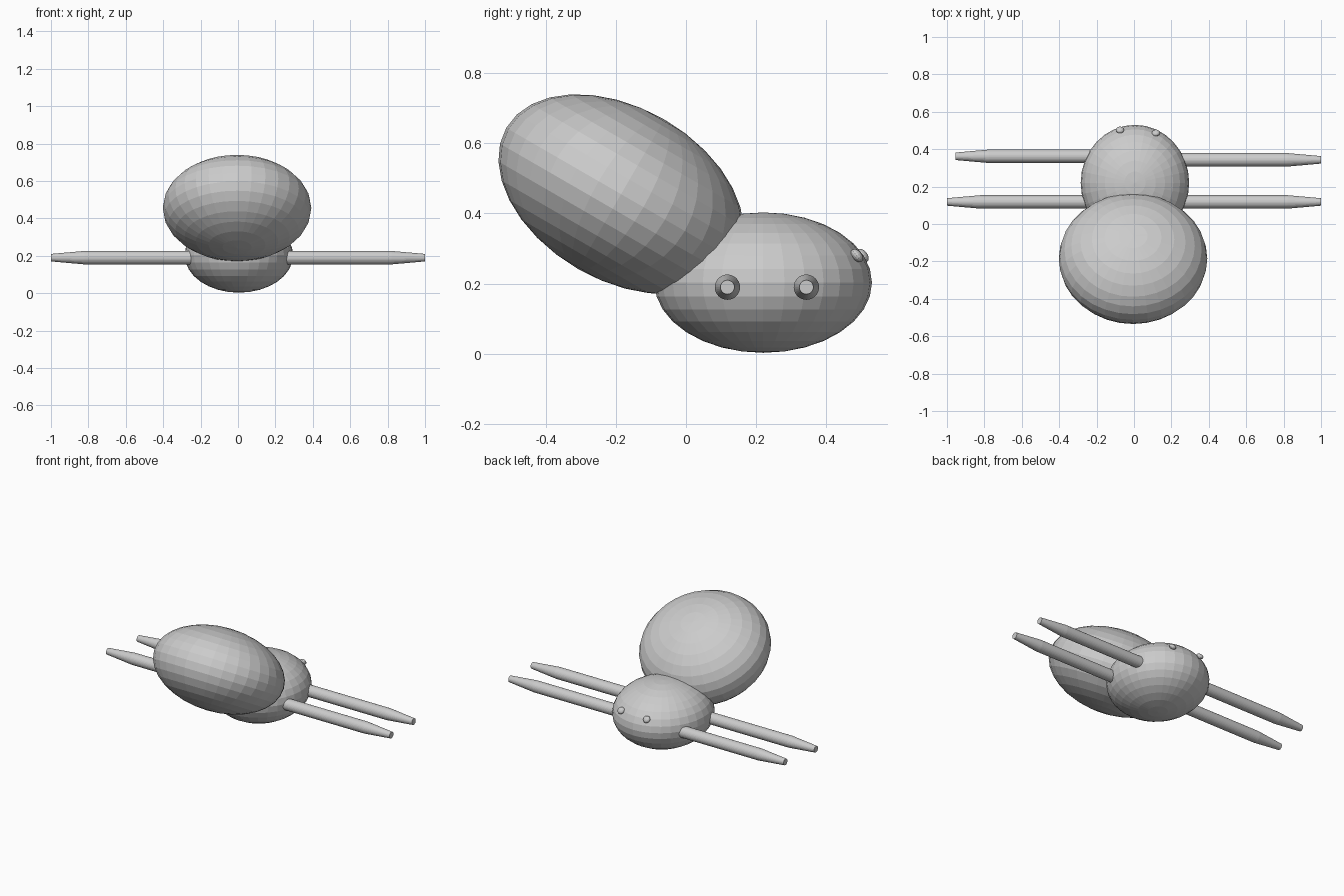
import bpy, bmesh, math
from mathutils import Matrix

if "Cube" in bpy.data.objects:
    bpy.data.objects.remove(bpy.data.objects["Cube"])

grey = bpy.data.materials.new("light grey")
grey.diffuse_color = (0.6, 0.6, 0.6, 1)
grey.use_nodes = True
grey.node_tree.nodes["Principled BSDF"].inputs["Base Color"].default_value = grey.diffuse_color


def ellipsoid(name, centre, radii, tilt=0, segments=32, rings=16):
    """Flat-shaded ball, scaled and tilted about x."""
    bpy.ops.mesh.primitive_uv_sphere_add(segments=segments, ring_count=rings, radius=1,
                                         location=centre, rotation=(math.radians(tilt), 0, 0))
    ob = bpy.context.object
    ob.name = name
    ob.scale = radii
    ob.data.materials.append(grey)


def leg(name, side, y, tip):
    """Straight round leg along x with a tapered, blunt end."""
    profile = [(0.20, 0.036), (tip - 0.18, 0.036), (tip, 0.02)]
    bm = bmesh.new()
    n = 32
    loops = [[bm.verts.new((side * x, y + r * math.cos(2 * math.pi * i / n),
                            0.19 + r * math.sin(2 * math.pi * i / n))) for i in range(n)]
             for x, r in profile]
    for a, b in zip(loops, loops[1:]):
        for i in range(n):
            j = (i + 1) % n
            bm.faces.new((a[i], a[j], b[j], b[i]))
    bm.faces.new(loops[0])
    bm.faces.new(loops[-1])
    bmesh.ops.recalc_face_normals(bm, faces=bm.faces)
    me = bpy.data.meshes.new(name)
    bm.to_mesh(me)
    bm.free()
    me.materials.append(grey)
    bpy.context.collection.objects.link(bpy.data.objects.new(name, me))


# Body
ellipsoid("abdomen", (-0.005, -0.185, 0.455), (0.397, 0.378, 0.246), tilt=-30)
ellipsoid("head", (0.005, 0.22, 0.203), (0.29, 0.31, 0.2))

# Eyes
ellipsoid("eye_left", (-0.075, 0.503, 0.28), (0.022, 0.022, 0.014), -50, 16, 8)
ellipsoid("eye_right", (0.117, 0.487, 0.28), (0.022, 0.022, 0.014), -50, 16, 8)

# Legs
leg("leg_right_inner", 1, 0.118, 1.0)
leg("leg_right_outer", 1, 0.343, 1.0)
leg("leg_left_inner", -1, 0.118, 1.0)
leg("leg_left_outer", -1, 0.362, 0.955)
